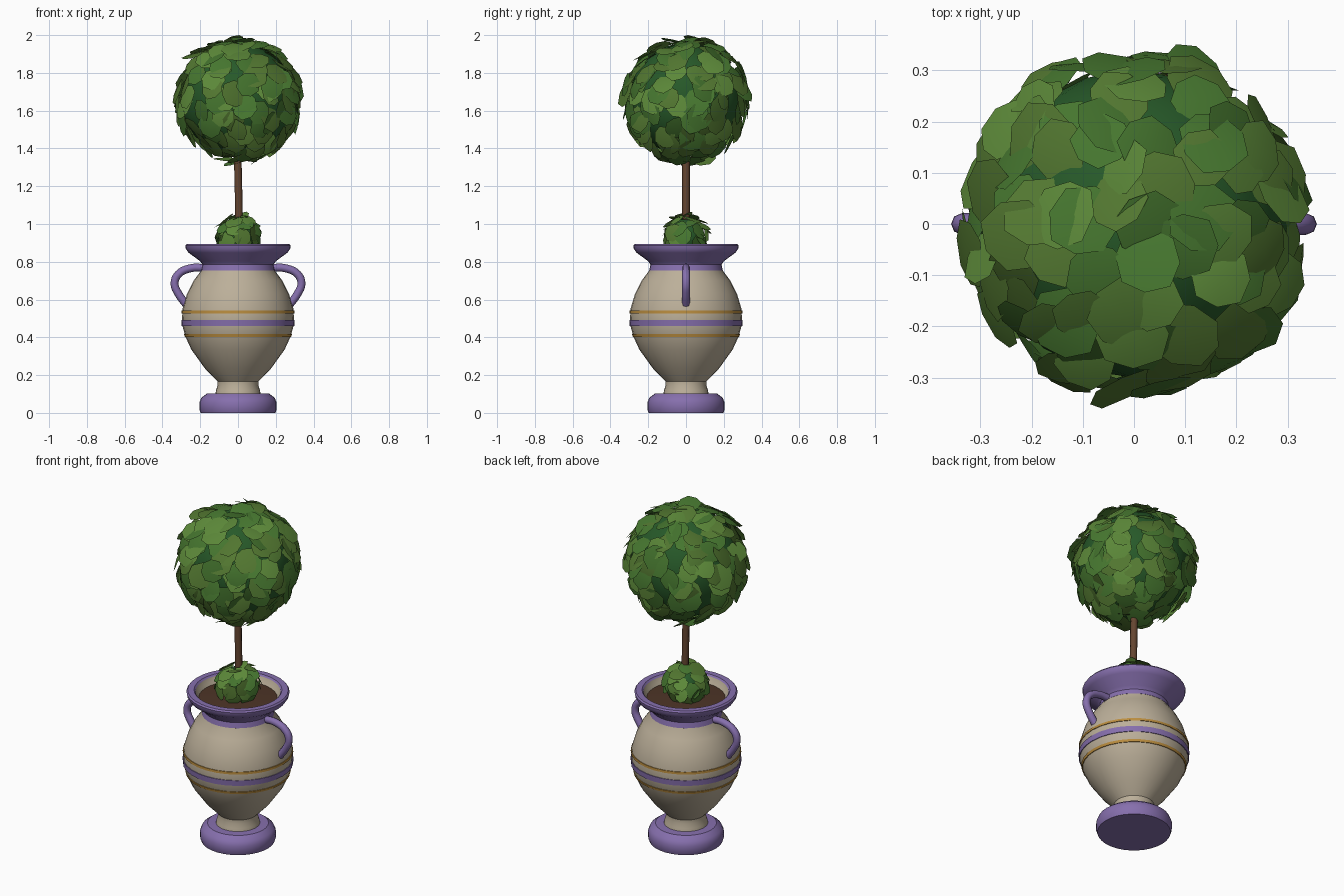
import bpy, bmesh, math, random
from mathutils import Vector, Matrix

if "Cube" in bpy.data.objects:
    bpy.data.objects.remove(bpy.data.objects["Cube"])

random.seed(7)


def material(name, rgb):
    m = bpy.data.materials.new(name)
    m.diffuse_color = (*rgb, 1)
    m.use_nodes = True
    m.node_tree.nodes["Principled BSDF"].inputs["Base Color"].default_value = m.diffuse_color
    return m


PURPLE = material("purple_glaze", (0.24, 0.16, 0.42))
CLAY = material("cream_clay", (0.50, 0.43, 0.32))
GOLD = material("gold_band", (0.50, 0.27, 0.05))
SOIL = material("soil", (0.075, 0.035, 0.02))
BARK = material("bark", (0.13, 0.06, 0.03))
CORE = material("leaf_deep", (0.02, 0.10, 0.022))
GREENS = [material("leaf_mid", (0.06, 0.18, 0.028)),
          material("leaf_light", (0.105, 0.245, 0.04)),
          material("leaf_olive", (0.085, 0.185, 0.03))]


def finish(name, bm, mats, angle):
    me = bpy.data.meshes.new(name)
    bm.to_mesh(me)
    bm.free()
    for m in mats:
        me.materials.append(m)
    ob = bpy.data.objects.new(name, me)
    bpy.context.collection.objects.link(ob)
    bpy.ops.object.select_all(action='DESELECT')
    ob.select_set(True)
    bpy.context.view_layer.objects.active = ob
    bpy.ops.object.shade_smooth_by_angle(angle=math.radians(angle))
    return ob


def lathe(name, profile, mat, sides=32, closed=False):
    """Spin (radius, z) points round the z axis."""
    bm = bmesh.new()
    pts = profile + profile[:1] if closed else profile
    vs = [bm.verts.new((r, 0, z)) for r, z in pts]
    es = [bm.edges.new(p) for p in zip(vs, vs[1:])]
    bmesh.ops.spin(bm, geom=vs + es, cent=(0, 0, 0), axis=(0, 0, 1),
                   angle=2 * math.pi, steps=sides, use_duplicate=False)
    bmesh.ops.remove_doubles(bm, verts=bm.verts, dist=1e-5)
    bmesh.ops.recalc_face_normals(bm, faces=bm.faces)
    return finish(name, bm, [mat], 35)


def tube(name, points, radius, mat):
    cu = bpy.data.curves.new(name, 'CURVE')
    cu.dimensions = '3D'
    cu.bevel_depth, cu.bevel_resolution, cu.resolution_u = radius, 2, 4
    cu.use_fill_caps = True
    sp = cu.splines.new('BEZIER')
    sp.bezier_points.add(len(points) - 1)
    for bp, p in zip(sp.bezier_points, points):
        bp.co = p
        bp.handle_left_type = bp.handle_right_type = 'AUTO'
    cu.materials.append(mat)
    ob = bpy.data.objects.new(name, cu)
    bpy.context.collection.objects.link(ob)


# Urn: foot, neck, belly, flared rim
lathe("urn_base", [(0, 0), (0.198, 0), (0.205, 0.02), (0.205, 0.055), (0.194, 0.08),
                   (0.165, 0.102), (0.11, 0.104)], PURPLE)
lathe("urn_neck", [(0.12, 0.098), (0.116, 0.12), (0.108, 0.145), (0.109, 0.167)], CLAY)
BELLY = [(0.107, 0.165), (0.175, 0.235), (0.247, 0.335), (0.277, 0.40),
         (0.297, 0.47), (0.294, 0.55), (0.27, 0.63), (0.235, 0.70), (0.19, 0.76), (0.185, 0.79)]
lathe("urn_body", BELLY, CLAY)
lathe("urn_rim", [(0.185, 0.75), (0.195, 0.755), (0.188, 0.785), (0.20, 0.803), (0.262, 0.848),
                  (0.276, 0.868), (0.279, 0.885), (0.272, 0.894), (0.238, 0.894),
                  (0.23, 0.885)], PURPLE)
lathe("urn_inner_wall", [(0.232, 0.887), (0.224, 0.865), (0.20, 0.83)], CLAY)
lathe("soil", [(0, 0.858), (0.12, 0.855), (0.216, 0.848)], SOIL)


def belly_radius(z):
    for (r0, z0), (r1, z1) in zip(BELLY, BELLY[1:]):
        if z0 <= z <= z1:
            return r0 + (r1 - r0) * (z - z0) / (z1 - z0)


# Painted bands hugging the belly
for name, z, h, mat in [("lower_gold_band", 0.41, 0.007, GOLD), ("purple_band", 0.475, 0.016, PURPLE),
                        ("upper_gold_band", 0.534, 0.007, GOLD)]:
    a, b = belly_radius(z - h), belly_radius(z + h)
    lathe(name, [(a - 0.006, z - h), (a + 0.004, z - h), (b + 0.004, z + h), (b - 0.006, z + h)],
          mat, closed=True)

# Handles, mirrored
for side, s in (("left", -1), ("right", 1)):
    tube(side + "_handle", [(s * x, 0, z) for x, z in
         [(0.18, 0.768), (0.25, 0.766), (0.315, 0.735), (0.336, 0.685), (0.315, 0.63), (0.275, 0.575)]],
         0.021, PURPLE)

# Trunk
tube("trunk", [(0.006, 0, 0.84), (0.004, 0, 1.1), (-0.004, 0, 1.45)], 0.02, BARK)

# Leaf half outline: (along, across), plus its mirror across the midrib
HALF = [(-0.5, 0), (-0.34, 0.3), (0.0, 0.47), (0.33, 0.32), (0.5, 0)]


def add_leaf(bm, pos, normal, size, lift):
    down = Vector((random.uniform(-.8, .8), random.uniform(-.8, .8), -1))
    t = (down - normal * down.dot(normal)).normalized()
    rot = Matrix((t, normal.cross(t), normal)).transposed()
    rot = rot @ Matrix.Rotation(-random.uniform(-0.05, lift), 3, 'Y') \
              @ Matrix.Rotation(random.uniform(-0.3, 0.3), 3, 'X')
    bend = random.uniform(0.1, 0.4)

    def vert(u, v):
        p = Vector((u, v, 0.04 - bend * u * u - 0.2 * abs(v) ** 1.7)) * size
        return bm.verts.new(pos + rot @ p)
    spine = [vert(HALF[0][0], 0), vert(0, 0), vert(HALF[-1][0], 0)]
    mi = random.choice((0, 1, 2))
    for s in (1, -1):
        edge = [spine[0]] + [vert(u, s * v) for u, v in HALF[1:-1]] + [spine[2]]
        for a, b in zip(edge, edge[1:]):
            f = bm.faces.new((spine[1], a, b) if s < 0 else (spine[1], b, a))
            f.material_index = mi


def bush(name, centre, core, shell, count, size, lift, low, top):
    """Ball of leaves over a plain core, fitted so it peaks at z = top."""
    c = Vector(centre)
    bm = bmesh.new()
    bmesh.ops.create_icosphere(bm, subdivisions=3, radius=core)
    finish(name + "_core", bm, [CORE], 40).location = c
    bm = bmesh.new()
    for i in range(count):
        z = 1 - (i + 0.5) / count * (1 - low)
        a = i * 2.39996 + random.uniform(-0.3, 0.3)
        r = math.sqrt(1 - z * z)
        n = Vector((r * math.cos(a), r * math.sin(a), z))
        add_leaf(bm, n * shell * random.uniform(0.97, 1.04), n,
                 size * random.uniform(0.85, 1.15), lift)
    k = (top - c.z) / max(v.co.z for v in bm.verts)
    for v in bm.verts:
        if v.co.z > 0:
            v.co.z *= k
        v.co += c
    finish(name + "_leaves", bm, GREENS, 60)


# Foliage
bush("crown", (0, 0, 1.66), 0.30, 0.32, 185, 0.145, 0.5, -1, 2.0)
bush("under_bush", (0, 0, 0.93), 0.098, 0.11, 36, 0.095, 0.75, -0.55, 1.065)
